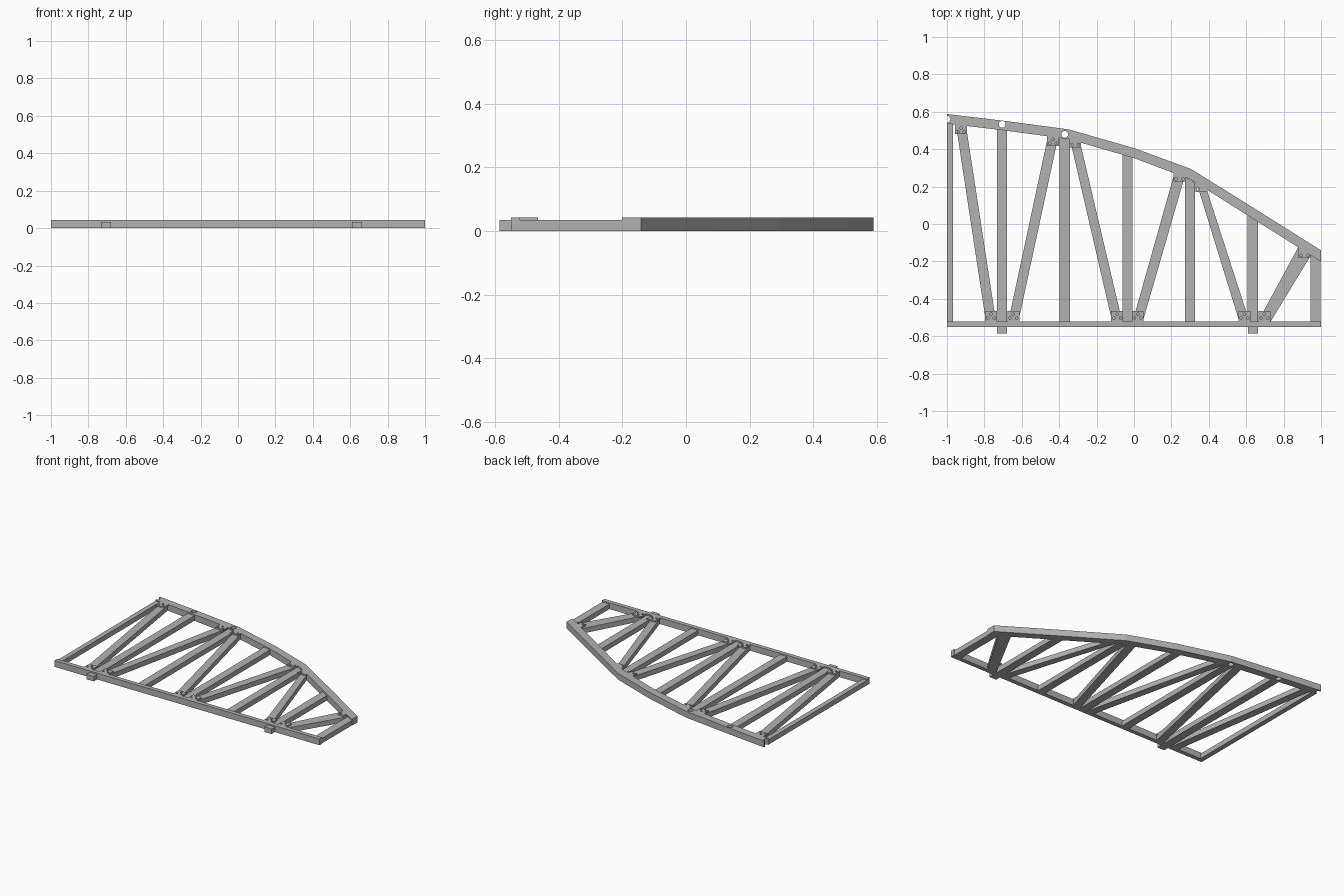
import bpy, bmesh
from math import hypot

cube = bpy.data.objects.get("Cube")
if cube:
    bpy.data.objects.remove(cube, do_unlink=True)

CHORD_TOP, WEB_TOP = 0.043, 0.034     # heights of chords and of web members
CHORD_Y = -0.521                      # inner edge of the straight chord
HALF = 0.027                          # half width of the web members

grey = bpy.data.materials.new("steel_grey")
grey.use_nodes = True
grey.diffuse_color = (0.45, 0.45, 0.45, 1)
grey.node_tree.nodes["Principled BSDF"].inputs["Base Color"].default_value = (0.45, 0.45, 0.45, 1)


def prism(name, outline, z0, z1):
    """Extrude a counter-clockwise outline between two heights."""
    bm = bmesh.new()
    face = bm.faces.new([bm.verts.new((x, y, z0)) for x, y in outline])
    top = bmesh.ops.extrude_face_region(bm, geom=[face])["geom"]
    for v in top:
        if isinstance(v, bmesh.types.BMVert):
            v.co.z = z1
    bmesh.ops.recalc_face_normals(bm, faces=bm.faces)
    mesh = bpy.data.meshes.new(name)
    bm.to_mesh(mesh)
    bm.free()
    ob = bpy.data.objects.new(name, mesh)
    bpy.context.collection.objects.link(ob)
    mesh.materials.append(grey)
    return ob


def drill(ob, centres, radius, sides):
    """Cut round vertical holes through a part."""
    bm = bmesh.new()
    for x, y in centres:
        made = bmesh.ops.create_cone(bm, cap_ends=True, segments=sides, radius1=radius,
                                     radius2=radius, depth=0.2)
        bmesh.ops.translate(bm, verts=made["verts"], vec=(x, y, 0))
    mesh = bpy.data.meshes.new("hole_cutter")
    bm.to_mesh(mesh)
    bm.free()
    mesh.materials.append(grey)
    cutter = bpy.data.objects.new("hole_cutter", mesh)
    cutter.hide_render = True
    bpy.context.collection.objects.link(cutter)
    mod = ob.modifiers.new("holes", 'BOOLEAN')
    mod.operation, mod.solver, mod.object = 'DIFFERENCE', 'EXACT', cutter
    bpy.context.view_layer.objects.active = ob
    bpy.ops.object.modifier_apply(modifier=mod.name)
    bpy.data.objects.remove(cutter, do_unlink=True)


# Arched chord: outer polyline, and an inner one offset by the chord width
outer = [(-1, 0.588), (-0.705, 0.553), (-0.35, 0.506), (0, 0.406),
         (0.305, 0.294), (0.636, 0.088), (1, -0.141)]
inner = []
for i, (x, y) in enumerate(outer):
    a, b = outer[max(i - 1, 0)], outer[min(i + 1, len(outer) - 1)]
    inner.append((x, y - 0.051 * hypot(b[0] - a[0], b[1] - a[1]) / (b[0] - a[0])))


def inner_y(x):
    for (x0, y0), (x1, y1) in zip(inner, inner[1:]):
        if x <= x1:
            return y0 + (y1 - y0) * (x - x0) / (x1 - x0)
    return inner[-1][1]


arch = prism("arched_chord", inner + outer[::-1], 0, CHORD_TOP)
drill(arch, [(-1, 0.56), (-0.705, 0.533), (-0.37, 0.479)], 0.018, 24)

# Straight chord
prism("straight_chord", [(-1, -0.55), (1, -0.55), (1, CHORD_Y), (-1, CHORD_Y)], 0, CHORD_TOP)


def web(name, low_left, low_right, top_left, top_right):
    prism(name, [(low_left, CHORD_Y), (low_right, CHORD_Y),
                 (top_right, inner_y(top_right)), (top_left, inner_y(top_left))], 0, WEB_TOP)


# Upright posts, the first one half as wide
web("post_end_right", -1, -0.967, -1, -0.967)
for i in range(6):
    x = min(-0.705 + 0.335 * i, 1 - HALF)
    web(f"post_{i + 1}", x - HALF, x + HALF, x - HALF, x + HALF)

# Foot stubs below the straight chord
for i, x in enumerate((-0.705, 0.636)):
    prism(f"foot_stub_{i + 1}", [(x - HALF, -0.585), (x + HALF, -0.585),
                                 (x + HALF, -0.55), (x - HALF, -0.55)], 0, WEB_TOP)

# Diagonal braces: lower x, upper x, lower edge of the upper plate
braces = [(-0.765, -0.925, 0.48), (-0.645, -0.433, 0.418), (-0.09, -0.315, 0.41),
          (0.02, 0.243, 0.227), (0.59, 0.362, 0.172), (0.697, 0.912, -0.182)]
P = 0.032
for i, (lo, hi, plate_y) in enumerate(braces):
    half = 0.034 if i == 5 else HALF
    web(f"brace_{i + 1}", lo - half, lo + half, hi - half, hi + half)

    # Bolted gusset plates at both ends
    low = prism(f"lower_plate_{i + 1}", [(lo - P, CHORD_Y), (lo + P, CHORD_Y),
                                         (lo + P, -0.465), (lo - P, -0.465)], WEB_TOP, CHORD_TOP)
    drill(low, [(lo - 0.018, -0.503), (lo + 0.018, -0.503), (lo, -0.482)], 0.007, 12)
    high = prism(f"upper_plate_{i + 1}", [(hi - P, plate_y), (hi + P, plate_y),
                                          (hi + P, max(inner_y(hi + P), plate_y + 0.004)),
                                          (hi - P, inner_y(hi - P))], WEB_TOP, CHORD_TOP)
    spots = [(hi + d, plate_y + 0.014) for d in (-0.018, 0.018)] + [(hi, plate_y + 0.034)]
    drill(high, [(x, y) for x, y in spots if y + 0.008 < inner_y(x)], 0.007, 12)
